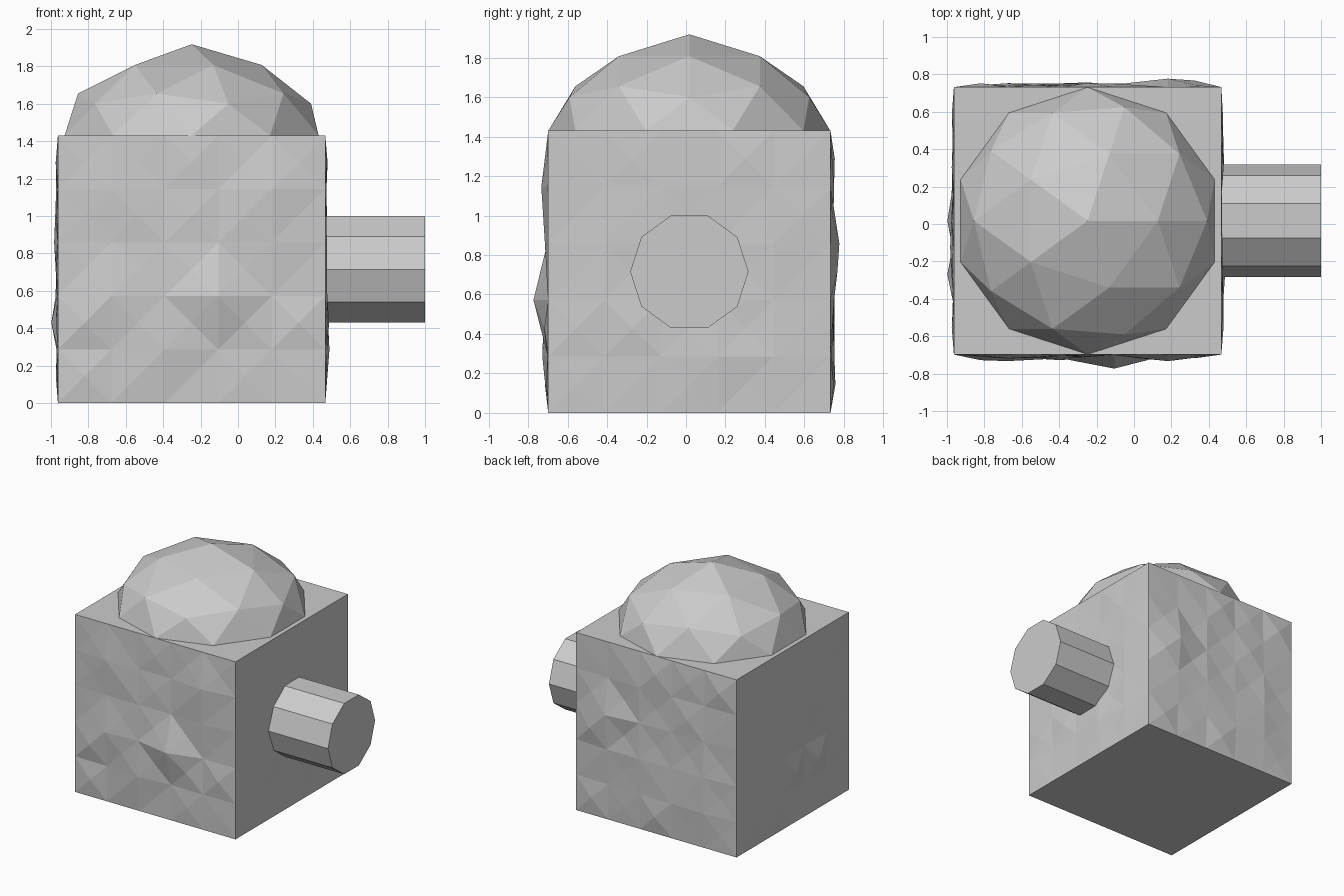
import bpy, bmesh, math, random
from mathutils import Vector, Matrix

if "Cube" in bpy.data.objects:
    bpy.data.objects.remove(bpy.data.objects["Cube"])

random.seed(4)
S, CX, CY = 1.43, -0.248, 0.017   # block edge length and centre


def finish(name, bm):
    bmesh.ops.recalc_face_normals(bm, faces=bm.faces)
    me = bpy.data.meshes.new(name)
    bm.to_mesh(me)
    bm.free()
    ob = bpy.data.objects.new(name, me)
    bpy.context.collection.objects.link(ob)
    return ob


# Stone block: gridded cube, side cells split into triangles and roughened outwards
bm = bmesh.new()
bmesh.ops.create_cube(bm, size=S, matrix=Matrix.Translation((CX, CY, S / 2)))
bmesh.ops.subdivide_edges(bm, edges=bm.edges[:], cuts=4, use_grid_fill=True)
bm.normal_update()
sides = [f for f in bm.faces if abs(f.normal.z) < 0.5]
bmesh.ops.poke(bm, faces=sides)

# Prominent bumps: side normal, position along the side, height, bulge
bumps = [((0, -1), -0.10, 0.57, 0.075), ((0, -1), -0.67, 0.57, 0.035),
         ((0, -1), 0.18, 1.14, 0.035), ((0, -1), -0.82, 0.43, 0.03),
         ((0, -1), -0.39, 0.29, 0.03),
         ((0, 1), 0.18, 0.86, 0.045), ((0, 1), 0.32, 0.72, 0.035),
         ((0, 1), -0.25, 0.14, 0.025), ((0, 1), -0.39, 0.29, 0.02),
         ((-1, 0), 0.015, 0.43, 0.035), ((-1, 0), -0.27, 0.43, 0.035),
         ((-1, 0), -0.13, 0.86, 0.02),
         ((1, 0), 0.16, 0.29, 0.022), ((1, 0), -0.27, 0.43, 0.02)]
h = S / 2 - 1e-4
for v in bm.verts:
    d = v.co - Vector((CX, CY, S / 2))
    outer = [abs(c) > h for c in d]
    if sum(outer) != 1 or outer[2]:
        continue
    axis = outer.index(True)
    sign = 1 if d[axis] > 0 else -1
    n = (sign, 0) if axis == 0 else (0, sign)
    amount = random.uniform(0, 0.022 if axis == 1 else 0.012)
    for bn, u, z, bulge in bumps:
        if bn == n and math.hypot(v.co[1 - axis] - u, v.co.z - z) < 0.06:
            amount = bulge
    v.co[axis] += sign * amount
finish("block", bm)

# Faceted dome: upper half of an icosphere, flattened ring by ring
bm = bmesh.new()
bmesh.ops.create_icosphere(bm, subdivisions=2, radius=1)
bmesh.ops.delete(bm, geom=[v for v in bm.verts if v.co.z < -0.01], context='VERTS')
rings = [(0, 0), (0.447, 0.17), (0.526, 0.225), (0.851, 0.377), (1, 0.488)]
for v in bm.verts:
    z = min(rings, key=lambda r: abs(r[0] - v.co.z))[1]
    v.co = (CX + 0.714 * v.co.x, CY + 0.714 * v.co.y, S + z)
finish("dome", bm)

# Ten-sided side peg
bm = bmesh.new()
x0, x1 = 0.44, 1.0
ends = []
for x in (x0, x1):
    ends.append([bm.verts.new((x, CY + 0.3 * math.cos(i * math.pi / 5),
                               S / 2 + 0.3 * math.sin(i * math.pi / 5)))
                 for i in range(10)])
for e in ends:
    bm.faces.new(e)
for i in range(10):
    j = (i + 1) % 10
    bm.faces.new((ends[0][i], ends[0][j], ends[1][j], ends[1][i]))
finish("side_peg", bm)
